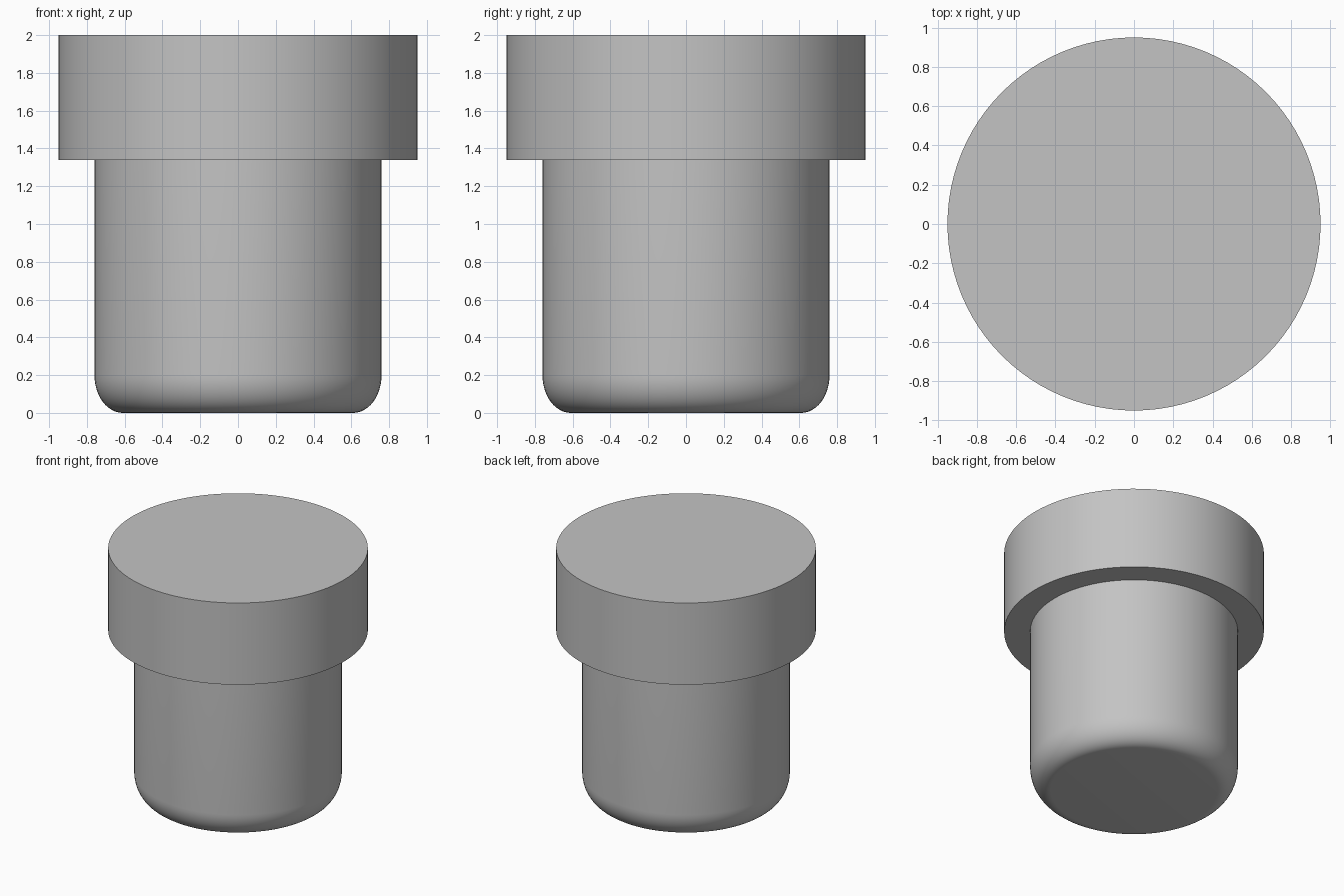
import bpy, bmesh, math

SEGMENTS = 96

if "Cube" in bpy.data.objects:
    bpy.data.objects.remove(bpy.data.objects["Cube"], do_unlink=True)

grey = bpy.data.materials.new("plain grey")
grey.use_nodes = True
colour = (0.55, 0.55, 0.55, 1)
grey.diffuse_color = colour
grey.node_tree.nodes["Principled BSDF"].inputs["Base Color"].default_value = colour


def lathe(name, profile):
    """Revolve (radius, z) points, listed bottom to top, and cap both ends."""
    bm = bmesh.new()
    rings = []
    for r, z in profile:
        angles = [math.tau * i / SEGMENTS for i in range(SEGMENTS)]
        rings.append([bm.verts.new((r * math.cos(a), r * math.sin(a), z)) for a in angles])
    for low, high in zip(rings, rings[1:]):
        for i in range(SEGMENTS):
            j = (i + 1) % SEGMENTS
            bm.faces.new((low[i], low[j], high[j], high[i]))
    bm.faces.new(rings[0][::-1])
    bm.faces.new(rings[-1])
    mesh = bpy.data.meshes.new(name)
    bm.to_mesh(mesh)
    bm.free()
    mesh.materials.append(grey)
    obj = bpy.data.objects.new(name, mesh)
    bpy.context.collection.objects.link(obj)
    bpy.ops.object.select_all(action="DESELECT")
    obj.select_set(True)
    bpy.context.view_layer.objects.active = obj
    bpy.ops.object.shade_smooth_by_angle(angle=math.radians(35))
    return obj


# Shaft with an elliptical rounded lower edge
shaft_r, round_w, round_h, head_z = 0.76, 0.15, 0.2, 1.34
steps = 12
profile = []
for k in range(steps + 1):
    t = math.pi / 2 * k / steps
    profile.append((shaft_r - round_w + round_w * math.sin(t), round_h - round_h * math.cos(t)))
profile.append((shaft_r, head_z))
lathe("shaft", profile)

# Wide flat head
lathe("head", [(0.95, head_z), (0.95, 2.0)])
